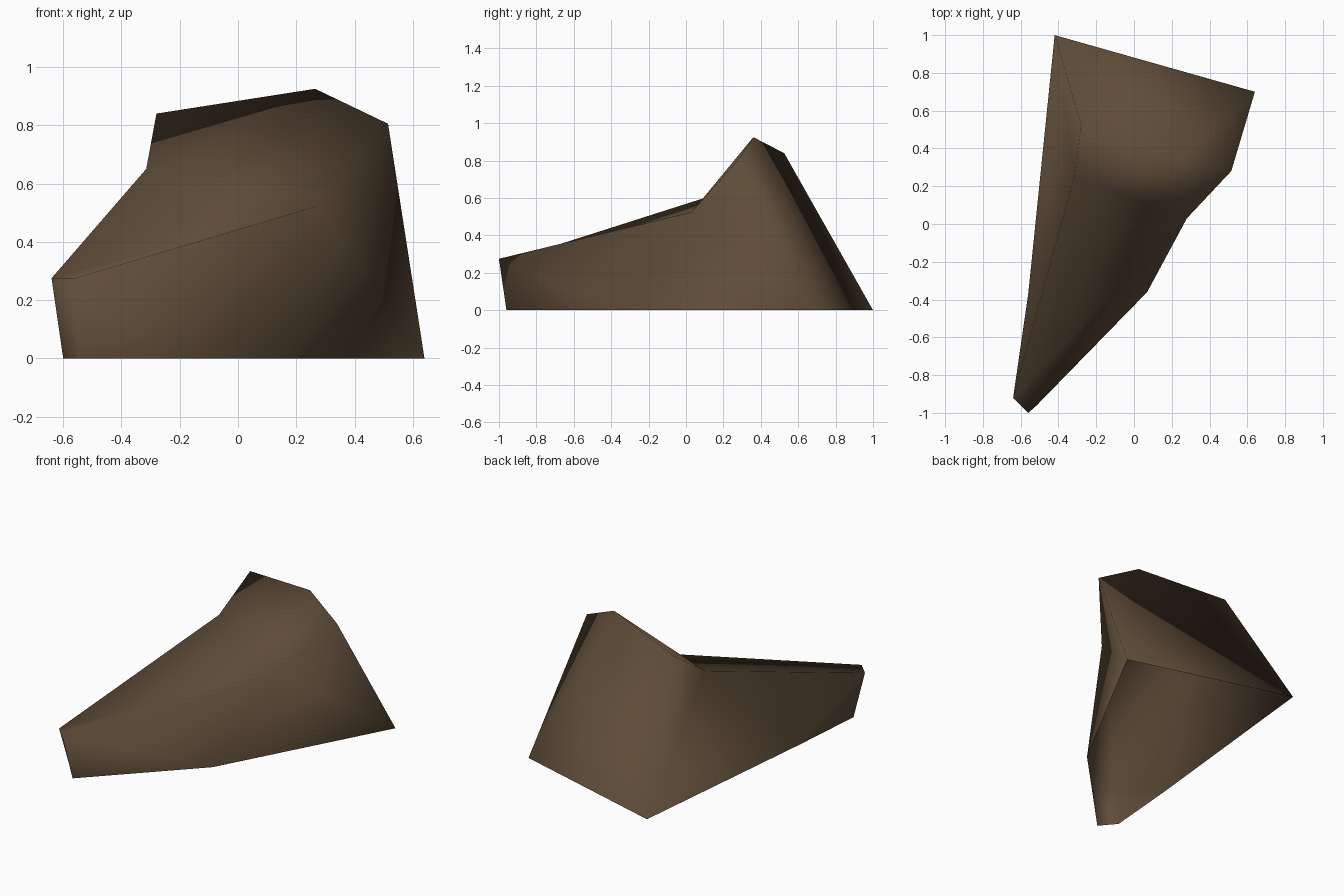
import bpy, bmesh

if "Cube" in bpy.data.objects:
    bpy.data.objects.remove(bpy.data.objects["Cube"])

# Key corners of the faceted boulder
P = {
    # footprint on the ground
    "back_l": (-0.42, 1.00, 0), "back_r": (0.64, 0.70, 0), "right": (0.07, -0.36, 0),
    "toe_r": (-0.515, -0.96, 0), "toe_l": (-0.60, -0.86, 0), "left": (-0.56, -0.37, 0),
    # front tip and the long low ridge
    "tip_r": (-0.56, -1.00, 0.275), "tip_l": (-0.64, -0.92, 0.275),
    "notch_r": (0.28, 0.03, 0.525), "notch_l": (-0.315, 0.255, 0.65),
    # high back crest
    "crest_r": (0.515, 0.28, 0.805), "peak": (0.265, 0.36, 0.925), "crest_l": (-0.28, 0.525, 0.84),
}

# The underside is left open, like a rock sunk into the ground
FACES = [
    "toe_l toe_r tip_r tip_l",                                            # front tip
    "toe_r right tip_r", "right notch_r tip_r",                           # front right flank
    "right back_r notch_r", "back_r crest_r notch_r",                     # right shoulder
    "tip_l tip_r notch_r", "tip_l notch_r notch_l",                       # low ridge top
    "notch_r crest_r peak", "notch_r peak notch_l", "notch_l peak crest_l",  # front of crest
    "back_r back_l peak", "back_r peak crest_r", "back_l crest_l peak",   # back slope
    "left toe_l tip_l", "left tip_l notch_l",                             # left flank
    "left notch_l back_l", "notch_l crest_l back_l",
]

bm = bmesh.new()
v = {name: bm.verts.new(co) for name, co in P.items()}
for f in FACES:
    bm.faces.new([v[n] for n in f.split()]).smooth = True
bmesh.ops.recalc_face_normals(bm, faces=bm.faces)

mesh = bpy.data.meshes.new("rock")
bm.to_mesh(mesh)
bm.free()

# Single brown stone colour
stone = bpy.data.materials.new("brown stone")
stone.diffuse_color = (0.115, 0.073, 0.041, 1)
stone.use_nodes = True
stone.node_tree.nodes["Principled BSDF"].inputs["Base Color"].default_value = stone.diffuse_color
mesh.materials.append(stone)

rock = bpy.data.objects.new("rock", mesh)
bpy.context.collection.objects.link(rock)
